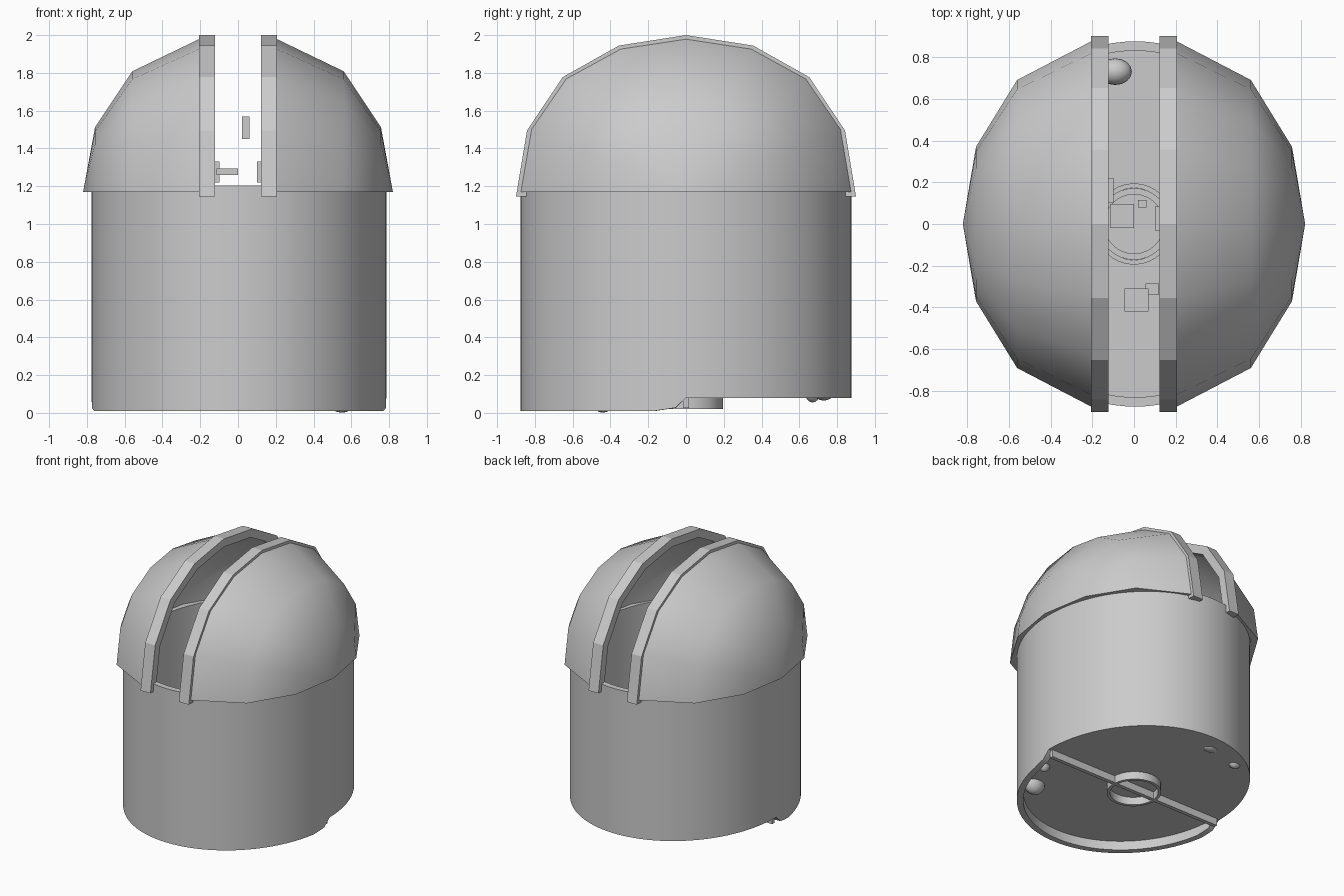
import bpy, bmesh
from math import sin, cos, pi, radians

if "Cube" in bpy.data.objects:
    bpy.data.objects.remove(bpy.data.objects["Cube"])

# Quarter-arch points (horizontal, vertical), mirrored to a full half circle
Q = [(1, 0), (.935, .41), (.725, .74), (.395, .935), (0, 1)]
ARCH = Q + [(-c, s) for c, s in Q[-2::-1]]


def finish(bm, name, smooth=None):
    bmesh.ops.remove_doubles(bm, verts=bm.verts, dist=1e-5)
    bmesh.ops.dissolve_degenerate(bm, edges=bm.edges, dist=1e-5)
    bmesh.ops.recalc_face_normals(bm, faces=bm.faces)
    me = bpy.data.meshes.new(name)
    bm.to_mesh(me)
    bm.free()
    ob = bpy.data.objects.new(name, me)
    bpy.context.collection.objects.link(ob)
    if smooth:
        bpy.ops.object.select_all(action='DESELECT')
        ob.select_set(True)
        bpy.context.view_layer.objects.active = ob
        bpy.ops.object.shade_smooth_by_angle(angle=radians(smooth))
    return ob


def arch(name, profile, z0, kz, smooth=None):
    """Sweep a closed (x, radius) profile over the half circle about x."""
    bm = bmesh.new()
    rows = [[bm.verts.new((x, r * c, z0 + kz * r * s)) for x, r in profile]
            for c, s in ARCH]
    n = len(profile)
    for a, b in zip(rows, rows[1:]):
        for i in range(n):
            j = (i + 1) % n
            bm.faces.new((a[i], a[j], b[j], b[i]))
    bm.faces.new(rows[0])
    bm.faces.new(rows[-1])
    return finish(bm, name, smooth)


def tube(name, rx, ry, t, low, top, n=96, cx=0):
    """Elliptical ring wall; low(y) gives the height of the bottom edge."""
    bm = bmesh.new()
    rows = []
    for k in range(n):
        c, s = cos(2 * pi * k / n), sin(2 * pi * k / n)
        o, i = (cx + rx * c, ry * s), (cx + (rx - t) * c, (ry - t) * s)
        zb = low(ry * s)
        rows.append([bm.verts.new(p) for p in
                     ((*o, zb), (*o, top), (*i, top), (*i, zb))])
    for k in range(n):
        a, b = rows[k], rows[(k + 1) % n]
        for i in range(4):
            j = (i + 1) % 4
            bm.faces.new((a[i], b[i], b[j], a[j]))
    return finish(bm, name, 40)


def box(name, x, y, z):
    bm = bmesh.new()
    bmesh.ops.create_cube(bm, size=1)
    for v in bm.verts:
        v.co = [a[0] + (a[1] - a[0]) * (q + .5) for a, q in zip((x, y, z), v.co)]
    return finish(bm, name)


def blob(name, loc, size):
    bm = bmesh.new()
    bmesh.ops.create_uvsphere(bm, u_segments=16, v_segments=10, radius=1)
    for v in bm.verts:
        v.co = [l + s * q for l, s, q in zip(loc, size, v.co)]
    return finish(bm, name, 60)


# Dome halves either side of the slit
shell = [(.205, .875), (.56, .69), (.757, .37), (.82, 0),
         (.775, 0), (.715, .345), (.53, .65), (.205, .83)]
rail = [(.122, .9), (.207, .9), (.207, .835), (.122, .835)]
for side, sgn in (("right", 1), ("left", -1)):
    arch("dome_" + side, [(sgn * x, r) for x, r in shell], 1.17, .925, 40)
    arch("slit_rail_" + side, [(sgn * x, r) for x, r in rail], 1.145, .95)


# Round wall, with its skirt dropping lower along the front half
def skirt(y):
    if y > -.01:
        return .08
    return .01 if y < -.17 else .01 + (y + .17) * .15


tube("wall", .78, .875, .045, skirt, 1.205, cx=.005)

# Floor disc and the beam beneath it
bm = bmesh.new()
bmesh.ops.create_cone(bm, cap_ends=True, segments=96, radius1=1, radius2=1, depth=.015)
for v in bm.verts:
    v.co = (.005 + v.co.x * .76, v.co.y * .855, .0875 + v.co.z)
finish(bm, "floor", 40)
box("floor_beam", (-.75, .76), (-.015, .015), (.025, .085))

# Hollow pedestal reaching through the floor, and a collar
tube("pedestal", .19, .195, .022, lambda y: .02, .5, 32)
tube("pedestal_collar", .172, .172, .03, lambda y: .45, .54, 32)

# Instrument parts seen through the slit
box("mount_plate", (-.115, .0), (-.02, .095), (1.26, 1.295))
box("mount_bracket_left", (-.14, -.098), (.10, .22), (1.22, 1.33))
box("mount_bracket_right", (.1, .14), (-.03, .085), (1.22, 1.33))
box("eyepiece", (.02, .06), (.08, .115), (1.45, 1.57))
box("stool", (-.045, .07), (-.42, -.31), (.09, .3))
box("stool_step", (.055, .12), (-.34, -.285), (.09, .25))

# Rounded cushions poking through the floor
for i, (x, y, z, r) in enumerate([(-.09, .73, .13, .08), (-.36, .67, .12, .055),
                                  (.55, -.44, .085, .085), (.66, -.2, .1, .05)]):
    blob("cushion_%d" % i, (x, y, z), (r, r * .8, .065 if i != 2 else .084))
